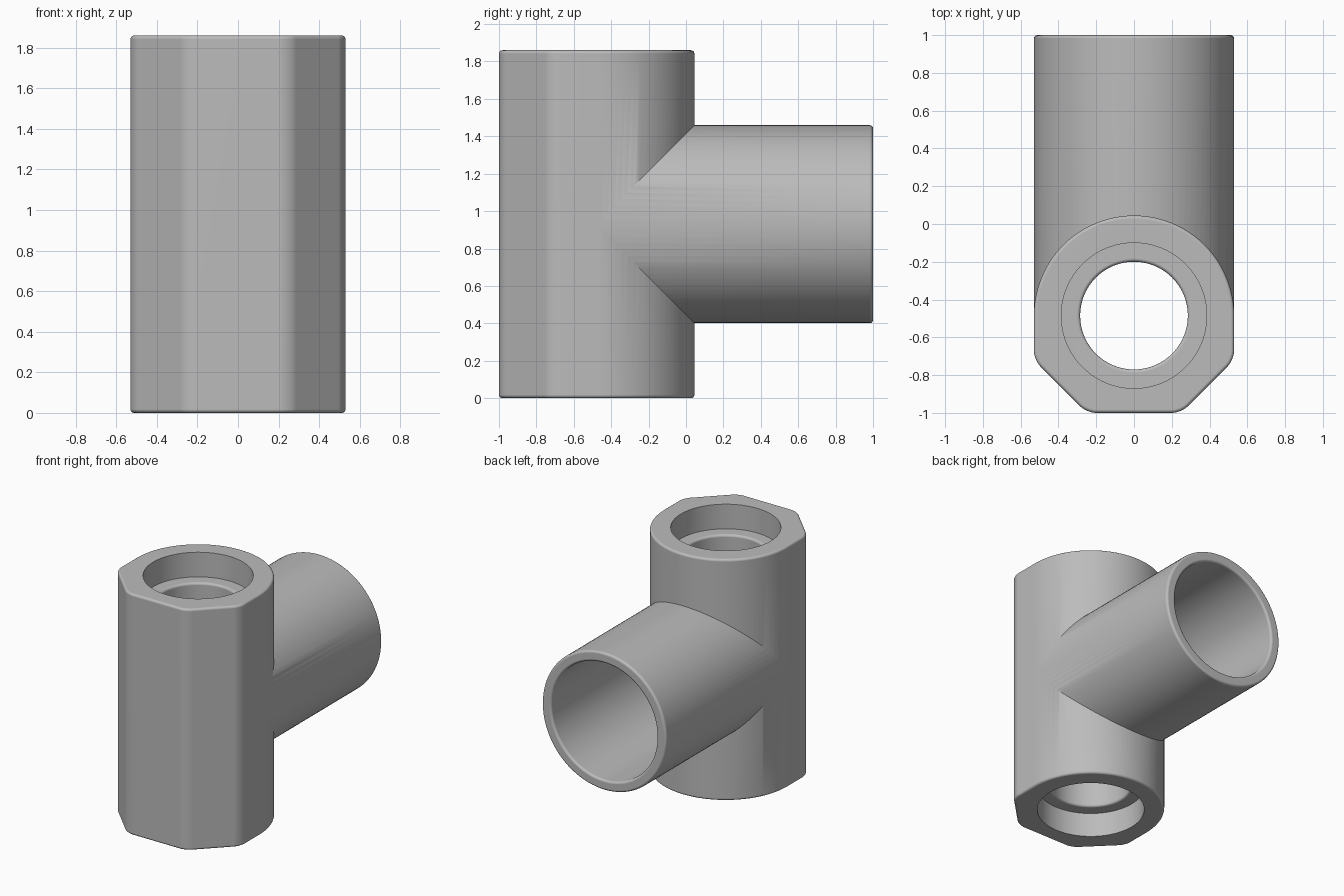
import bpy, bmesh, math
from mathutils import Matrix, Vector

cube = bpy.data.objects.get("Cube")
if cube:
    bpy.data.objects.remove(cube, do_unlink=True)

HEIGHT = 1.86
RADIUS = 0.53
AXIS_Y = -0.485          # axis of the upright bore
MID = HEIGHT / 2
ROUND = 0.018            # small rounding on the rims
SEGMENTS = 96

grey = bpy.data.materials.new("plain grey")
colour = (0.5, 0.5, 0.5, 1)
grey.diffuse_color = colour
grey.use_nodes = True
grey.node_tree.nodes["Principled BSDF"].inputs["Base Color"].default_value = colour


def finish(name, bm):
    bmesh.ops.recalc_face_normals(bm, faces=bm.faces)
    mesh = bpy.data.meshes.new(name)
    bm.to_mesh(mesh)
    bm.free()
    obj = bpy.data.objects.new(name, mesh)
    bpy.context.collection.objects.link(obj)
    mesh.materials.append(grey)
    return obj


def arc(r, h, start):
    """Quarter-circle profile points around (r, h)."""
    angles = [math.radians(start + 22.5 * i) for i in range(5)]
    return [(r + ROUND * math.cos(a), h + ROUND * math.sin(a)) for a in angles]


def lathe(name, profile, matrix):
    """Closed solid of revolution from (radius, height) points."""
    bm = bmesh.new()
    rings = []
    for r, h in profile:
        ring = []
        for i in range(SEGMENTS):
            a = math.tau * i / SEGMENTS
            ring.append(bm.verts.new((r * math.cos(a), r * math.sin(a), h)))
        rings.append(ring)
    for low, high in zip(rings, rings[1:]):
        for i in range(SEGMENTS):
            j = (i + 1) % SEGMENTS
            bm.faces.new((low[i], low[j], high[j], high[i]))
    bm.faces.new(rings[0][::-1])
    bm.faces.new(rings[-1])
    bm.transform(matrix)
    return finish(name, bm)


def combine(target, tool, operation):
    mod = target.modifiers.new("combine", 'BOOLEAN')
    mod.operation = operation
    mod.solver = 'EXACT'
    mod.object = tool
    bpy.context.view_layer.objects.active = target
    bpy.ops.object.modifier_apply(modifier=mod.name)
    bpy.data.objects.remove(tool, do_unlink=True)


# Upright body: half-round back, straight sides, chamfered front
corners = [(-RADIUS, -0.72), (-0.25, -1), (0.25, -1), (RADIUS, -0.72)]
outline = list(corners)
for i in range(SEGMENTS // 2 + 1):
    a = math.tau * i / SEGMENTS
    outline.append((RADIUS * math.cos(a), AXIS_Y + RADIUS * math.sin(a)))
bm = bmesh.new()
base = bm.faces.new([bm.verts.new((x, y, 0)) for x, y in outline])
grown = bmesh.ops.extrude_face_region(bm, geom=[base])["geom"]
bmesh.ops.translate(bm, vec=Vector((0, 0, HEIGHT)),
                    verts=[g for g in grown if isinstance(g, bmesh.types.BMVert)])
upright = [e for e in bm.edges
           if abs(e.verts[0].co.z - e.verts[1].co.z) > 1 and e.verts[0].co.y < -0.6]
bmesh.ops.bevel(bm, geom=upright, offset=0.05, segments=6, profile=0.5, affect='EDGES')
bmesh.ops.recalc_face_normals(bm, faces=bm.faces)
rims = [e for e in bm.edges if abs(e.verts[0].co.z - e.verts[1].co.z) < 0.001]
bmesh.ops.bevel(bm, geom=rims, offset=ROUND, segments=4, profile=0.5, affect='EDGES')
body = finish("tee_connector", bm)

# Side tube pointing to the back
to_back = Matrix.Translation((0, 0, MID)) @ Matrix.Rotation(-math.pi / 2, 4, 'X')
tube_r = RADIUS - 0.0005
tube = lathe("side_tube",
             [(tube_r, AXIS_Y)] + arc(tube_r - ROUND, 1 - ROUND, 0), to_back)
combine(body, tube, 'UNION')

# Deep socket in the side tube, with a rounded mouth
socket_r = 0.45
mouth = arc(socket_r + ROUND, 1 - ROUND, 90)[::-1]
socket = lathe("socket_cutter",
               [(socket_r, -0.03)] + mouth + [(socket_r + ROUND, 1.1)], to_back)
combine(body, socket, 'DIFFERENCE')

# Upright bore with a wider seat at each end
bore_r, seat_r, seat_depth = 0.285, 0.385, 0.19
half = arc(bore_r + ROUND, MID - seat_depth - ROUND, 90)[::-1]
half += [(seat_r, MID - seat_depth), (seat_r, MID + 0.1)]
profile = [(r, -h) for r, h in reversed(half)] + half
bore = lathe("bore_cutter", profile, Matrix.Translation((0, AXIS_Y, MID)))
combine(body, bore, 'DIFFERENCE')

# Smooth curved walls, crisp seams
bpy.ops.object.select_all(action='DESELECT')
body.select_set(True)
bpy.context.view_layer.objects.active = body
bpy.ops.object.shade_smooth_by_angle(angle=math.radians(32))
weighted = body.modifiers.new("even shading", 'WEIGHTED_NORMAL')
weighted.keep_sharp = True
